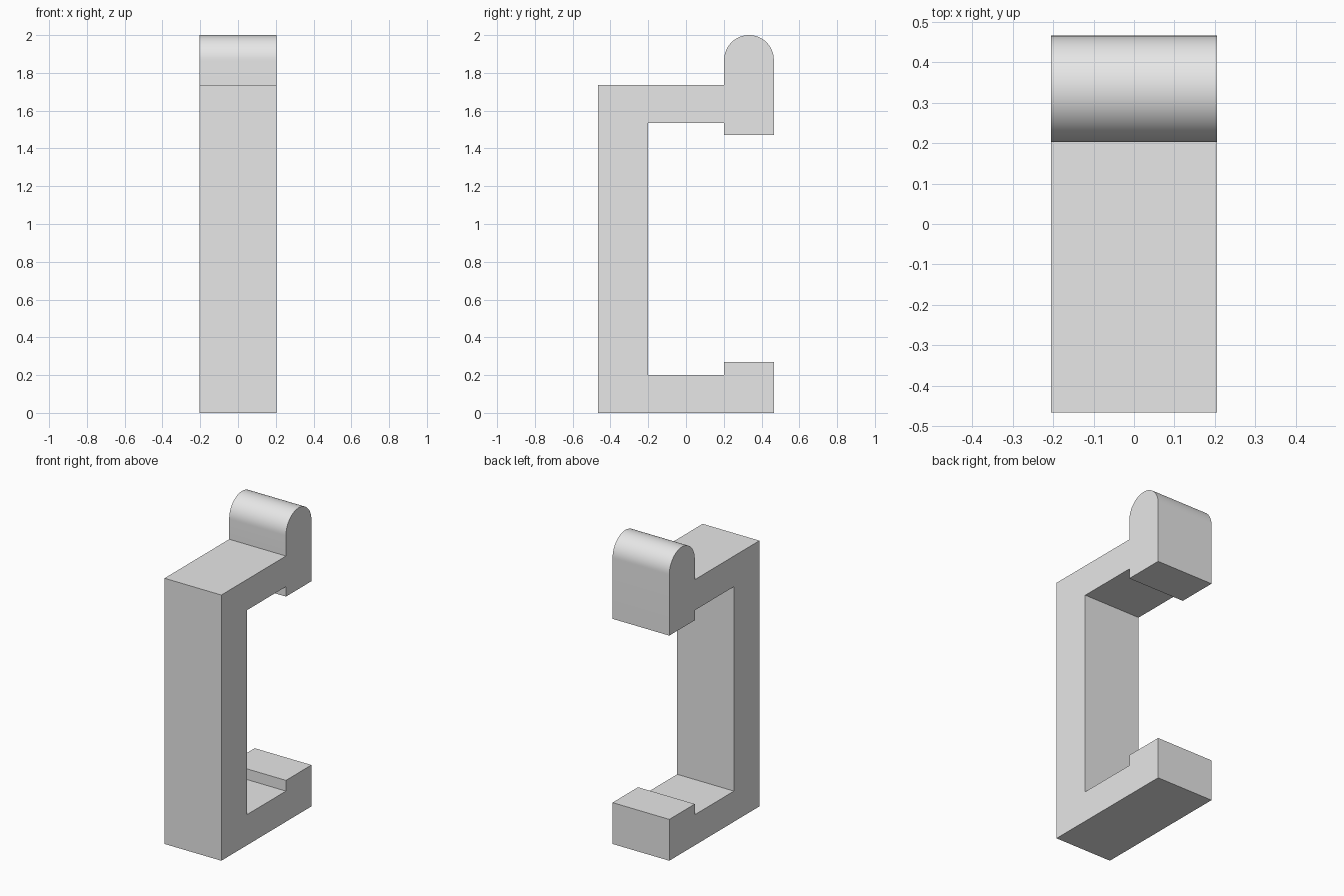
import bpy
import bmesh
import math

cube = bpy.data.objects.get("Cube")
if cube:
    bpy.data.objects.remove(cube, do_unlink=True)

# Single plain grey material
grey = bpy.data.materials.new("light_grey")
grey.use_nodes = True
colour = (0.8, 0.8, 0.8, 1)
grey.diffuse_color = colour
grey.node_tree.nodes["Principled BSDF"].inputs["Base Color"].default_value = colour

HALF_WIDTH = 0.205
BACK = 0.465        # outer extent in y
INNER = 0.202       # inner face of the spine and of the jaws
RADIUS = (BACK - INNER) / 2
SEGMENTS = 32

# Side outline (y, z): lower arm and lip, spine, upper arm, rounded jaw
outline = [(-BACK, 0), (BACK, 0), (BACK, 0.27), (INNER, 0.27),
           (INNER, 0.2), (-INNER, 0.2), (-INNER, 1.535), (INNER, 1.535),
           (INNER, 1.47), (BACK, 1.47)]
for i in range(SEGMENTS + 1):
    a = math.pi * i / SEGMENTS
    outline.append((BACK - RADIUS + RADIUS * math.cos(a),
                    2 - RADIUS + RADIUS * math.sin(a)))
outline += [(INNER, 1.735), (-BACK, 1.735)]

# Extrude the outline across the width
bm = bmesh.new()
side = bm.faces.new([bm.verts.new((-HALF_WIDTH, y, z)) for y, z in outline])
swept = bmesh.ops.extrude_face_region(bm, geom=[side])
moved = [v for v in swept["geom"] if isinstance(v, bmesh.types.BMVert)]
bmesh.ops.translate(bm, verts=moved, vec=(2 * HALF_WIDTH, 0, 0))
bmesh.ops.recalc_face_normals(bm, faces=bm.faces)
mesh = bpy.data.meshes.new("clamp_bracket")
bm.to_mesh(mesh)
bm.free()
mesh.materials.append(grey)

bracket = bpy.data.objects.new("clamp_bracket", mesh)
bpy.context.collection.objects.link(bracket)
bpy.ops.object.select_all(action="DESELECT")
bracket.select_set(True)
bpy.context.view_layer.objects.active = bracket
bpy.ops.object.shade_smooth_by_angle(angle=math.radians(30))
